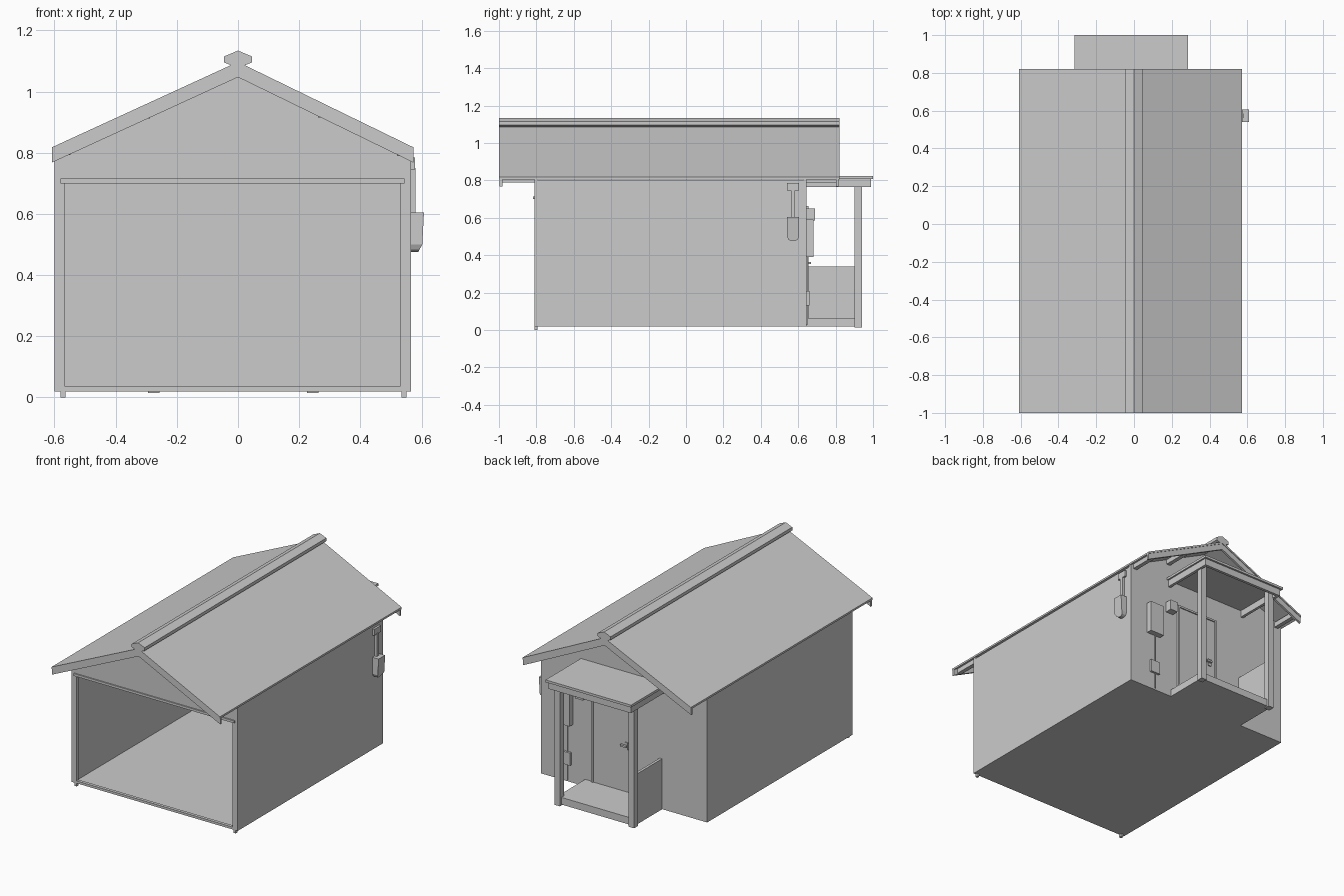
import bpy, bmesh, math

old = bpy.data.objects.get("Cube")
if old:
    bpy.data.objects.remove(old, do_unlink=True)

grey = bpy.data.materials.new("plain_grey")
grey.use_nodes = True
COLOR = (0.6, 0.6, 0.6, 1)
grey.diffuse_color = COLOR
grey.node_tree.nodes["Principled BSDF"].inputs["Base Color"].default_value = COLOR


def prism(name, pts, start, end, axis="y"):
    """Extrude a profile: (x, z) points along y, or (y, z) points along x."""
    bm = bmesh.new()
    rings = []
    for d in (start, end):
        rings.append([bm.verts.new((a, d, z) if axis == "y" else (d, a, z)) for a, z in pts])
    first, last = rings
    bm.faces.new(first)
    bm.faces.new(last[::-1])
    n = len(pts)
    for i in range(n):
        j = (i + 1) % n
        bm.faces.new((first[i], first[j], last[j], last[i]))
    bmesh.ops.recalc_face_normals(bm, faces=bm.faces)
    mesh = bpy.data.meshes.new(name)
    bm.to_mesh(mesh)
    bm.free()
    mesh.materials.append(grey)
    obj = bpy.data.objects.new(name, mesh)
    bpy.context.collection.objects.link(obj)
    return obj


def box(name, x0, x1, y0, y1, z0, z1):
    return prism(name, [(x0, z0), (x1, z0), (x1, z1), (x0, z1)], y0, y1)


# Main dimensions
LEFT, RIGHT = -0.60, 0.565
FRONT, BACK = -0.81, 0.645
EAVE_L, EAVE_R = -0.608, 0.573
APEX, EAVE_Z = 1.097, 0.818
ROOF_F, ROOF_B = -1.0, 0.82
SKIN = 0.012


def roof_z(x):
    return APEX - (APEX - EAVE_Z) * abs(x) / (EAVE_R if x > 0 else -EAVE_L)


def chevron(top, bottom):
    xs = (EAVE_L, 0, EAVE_R)
    return ([(x, roof_z(x) - top) for x in xs]
            + [(x, roof_z(x) - bottom) for x in reversed(xs)])


def gable(base):
    return [(LEFT, base), (RIGHT, base), (RIGHT, roof_z(RIGHT) - SKIN),
            (0, APEX - SKIN), (LEFT, roof_z(LEFT) - SKIN)]


# Floor and walls, open at the front
box("floor", LEFT, RIGHT, FRONT, BACK, 0.02, 0.03)
for name, x0, x1 in (("right_wall", LEFT, LEFT + 0.025), ("left_wall", RIGHT - 0.025, RIGHT)):
    box(name, x0, x1, FRONT + 0.02, BACK - 0.02, 0.02, 0.80)
prism("back_wall", gable(0.02), BACK - 0.02, BACK)
prism("front_gable", gable(0.70), FRONT, FRONT + 0.02)
box("front_jamb_right", LEFT, LEFT + 0.035, FRONT, FRONT + 0.02, 0.02, 0.70)
box("front_jamb_left", RIGHT - 0.035, RIGHT, FRONT, FRONT + 0.02, 0.02, 0.70)
box("front_sill", LEFT + 0.035, RIGHT - 0.035, FRONT, FRONT + 0.02, 0.02, 0.035)
box("front_header_trim", -0.58, 0.545, FRONT - 0.008, FRONT, 0.70, 0.715)
for x in (-0.572, 0.543):
    box("front_foot", x - 0.008, x + 0.008, FRONT, FRONT + 0.016, 0, 0.02)

# Roof skin, bargeboards, purlins and ridge cap
prism("roof", chevron(0, SKIN), ROOF_F, ROOF_B)
prism("front_bargeboard", chevron(SKIN - 0.004, 0.05), ROOF_F + 0.004, ROOF_F + 0.018)
prism("back_bargeboard", chevron(SKIN - 0.004, 0.05), ROOF_B - 0.018, ROOF_B - 0.004)
for x in (-0.56, -0.30, 0.275, 0.533):
    top = roof_z(x) - 0.016
    for y0, y1 in ((ROOF_F + 0.018, FRONT), (BACK, ROOF_B - 0.018)):
        box("purlin", x - 0.013, x + 0.013, y0, y1, top - 0.032, top)
prism("ridge_cap", [(-0.02, 1.085), (-0.045, 1.095), (-0.045, 1.115), (0, 1.134),
                    (0.045, 1.115), (0.045, 1.095), (0.02, 1.085)], ROOF_F, ROOF_B)

# Back porch
PL, PR = -0.315, 0.285
box("porch_roof", PL, PR, BACK, 1.0, 0.808, 0.823)
box("porch_front_fascia", PL + 0.01, PR - 0.01, 0.97, 0.988, 0.765, 0.808)
for x in (PL + 0.01, PR - 0.028):
    box("porch_side_fascia", x, x + 0.018, BACK, 0.97, 0.765, 0.808)
for x in (-0.275, 0.245):
    box("porch_post", x - 0.019, x + 0.019, 0.90, 0.94, 0.014, 0.808)
box("porch_deck", -0.285, 0.255, BACK, 0.925, 0.02, 0.065)
box("porch_side_panel", -0.285, -0.268, BACK, 0.90, 0.02, 0.34)

# Back door with frame and handle
D0, D1, DT = -0.085, 0.20, 0.65
box("door", D0, D1, BACK, BACK + 0.004, 0.065, DT)
for x in (D0 - 0.006, D1 - 0.006):
    box("door_frame_side", x, x + 0.012, BACK, BACK + 0.011, 0.065, DT)
box("door_frame_top", D0 - 0.006, D1 + 0.006, BACK, BACK + 0.011, DT, DT + 0.012)
box("door_handle_plate", -0.05, -0.028, BACK, BACK + 0.01, 0.335, 0.38)
box("door_handle", -0.046, -0.004, BACK + 0.01, BACK + 0.024, 0.353, 0.364)

# Service boxes on the back wall
box("back_service_box", 0.34, 0.44, BACK, BACK + 0.036, 0.39, 0.59)
box("back_lamp", 0.24, 0.294, BACK, BACK + 0.045, 0.585, 0.65)
box("back_cable", 0.376, 0.382, BACK, BACK + 0.006, 0.03, 0.39)
box("back_small_box", 0.352, 0.418, BACK, BACK + 0.014, 0.13, 0.21)

# Service box on the left wall, with rounded foot, conduit and bracket
foot = [(0.573 + 0.032 * math.cos(a), 0.507 + 0.027 * math.sin(a))
        for a in (math.radians(d) for d in (-18, -45, -70))]
outline = [(0.54, 0.605), (0.54, 0.50), (0.548, 0.483), (0.56, 0.476),
           (0.585, 0.476), (0.597, 0.483), (0.605, 0.50), (0.605, 0.605)]
side_box = prism("side_service_box", outline, RIGHT, 0.608, "x")
for v in side_box.data.vertices:
    # Draw the outer face in towards the wall near the bottom
    if v.co.x > 0.6 and v.co.z < 0.51:
        v.co.x -= (0.51 - v.co.z) * 0.55
box("side_conduit", RIGHT, 0.58, 0.562, 0.584, 0.60, 0.75)
box("side_bracket", RIGHT, 0.578, 0.54, 0.605, 0.745, 0.785)
